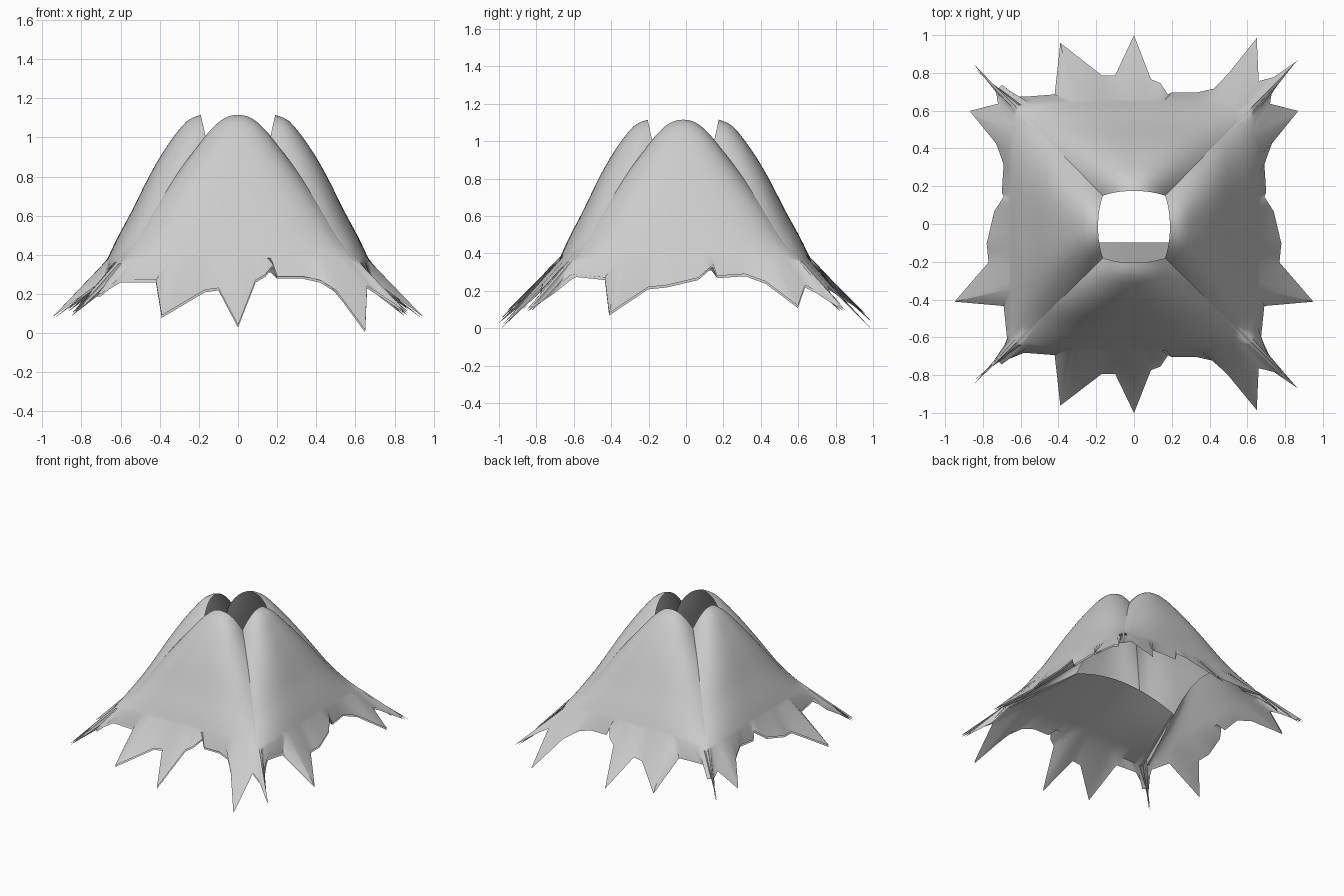
import bpy, math
from mathutils import Vector

cube = bpy.data.objects.get("Cube")
if cube:
    bpy.data.objects.remove(cube, do_unlink=True)

cloth = bpy.data.materials.new("grey cloth")
cloth.use_nodes = True
colour = (0.6, 0.6, 0.6, 1)
cloth.diffuse_color = colour
cloth.node_tree.nodes["Principled BSDF"].inputs["Base Color"].default_value = colour

# Drape profile, top to bottom: crease reach, crease height, middle reach, middle height
PROFILE = [(.165, 1.0, .19, 1.115), (.21, .95, .265, 1.08), (.30, .83, .36, .96),
           (.40, .67, .45, .81), (.50, .50, .54, .63), (.57, .41, .615, .49), (.63, .35, .665, .385)]
STEPS = 3
# Torn hems: sideways, outward, height
END_HEM = [(-.85, .83, .10), (-.72, .72, .20), (-.70, .74, .20), (-.62, .68, .27), (-.55, .68, .27),
           (-.42, .69, .27), (-.39, .96, .09), (-.17, .79, .22), (-.10, .79, .23), (0, 1.0, .04),
           (.09, .77, .27), (.14, .75, .30), (.18, .69, .35), (.20, .70, .29), (.33, .70, .29),
           (.42, .72, .27), (.50, .80, .22), (.65, .985, .015), (.66, .76, .24), (.74, .78, .19),
           (.87, .87, .10)]
SIDE_HEM = [(-.85, .85, .10), (-.70, .72, .20), (-.62, .67, .29), (-.43, .69, .27), (-.41, .95, .08),
            (-.20, .77, .22), (-.10, .78, .23), (.07, .74, .27), (.15, .69, .34), (.17, .70, .28),
            (.32, .69, .29), (.43, .73, .25), (.60, .87, .12), (.64, .72, .23), (.70, .73, .2),
            (.85, .85, .10)]


def smooth_rows(keys):
    """Catmull-Rom curve through the profile rows."""
    keys = [Vector(k) for k in keys]
    rows = []
    for i in range(len(keys) - 1):
        a, b, c = keys[max(i - 1, 0)], keys[i], keys[i + 1]
        d = keys[min(i + 2, len(keys) - 1)]
        for n in range(STEPS):
            t = n / STEPS
            rows.append((b * 2 + (c - a) * t + (a * 2 - b * 5 + c * 4 - d) * t * t
                         + (b * 3 - a - c * 3 + d) * t ** 3) / 2)
    return rows + [keys[-1]]


def fill_hem(hem):
    """Add points along long hem runs so the drape above stays round."""
    points = []
    for a, b in zip(hem, hem[1:]):
        n = max(1, math.ceil((b[0] - a[0]) / .05))
        points += [Vector(a).lerp(Vector(b), k / n) for k in range(n)]
    return points + [Vector(hem[-1])]


def spread(hem):
    """Sideways factor of each hem point, reaching 1 at the corners."""
    last = len(hem) - 1
    return [-1 if i == 0 else 1 if i == last else max(-.97, min(.97, p.x / .76))
            for i, p in enumerate(hem)]


def make_sheet(name, grid, place, flip):
    wide = len(grid[0])
    faces = []
    for r in range(len(grid) - 1):
        for c in range(wide - 1):
            i = r * wide + c
            face = (i, i + wide, i + wide + 1, i + 1)
            faces.append(face[::-1] if flip else face)
    mesh = bpy.data.meshes.new(name)
    mesh.from_pydata([place(*p) for row in grid for p in row], [], faces)
    mesh.materials.append(cloth)
    obj = bpy.data.objects.new(name, mesh)
    bpy.context.collection.objects.link(obj)
    bpy.ops.object.select_all(action='DESELECT')
    bpy.context.view_layer.objects.active = obj
    obj.select_set(True)
    bpy.ops.object.shade_smooth_by_angle(angle=math.radians(40))


def make_panel(name, hem, place, flip):
    hem = fill_hem(hem)
    rows = smooth_rows(PROFILE)
    grid = []
    for r, (crease, crease_z, mid, mid_z) in enumerate(rows):
        power = 2.2 + 1.3 * r / len(rows)
        row = []
        for s in spread(hem):
            bulge = 1 - abs(s) ** power
            row.append((s * crease, crease + (mid - crease) * bulge,
                        crease_z + (mid_z - crease_z) * bulge))
        grid.append(row)
    grid.append(hem)
    make_sheet(name, grid, place, flip)


def make_underlay(name, hem, place, flip, centre, half, reach, arch):
    """Flatter inner layer, from an arched inner edge out to the hem."""
    hem = fill_hem(hem)
    factors = spread(hem)
    edge = [Vector((centre + half * s, reach, .42 + arch * (1 - s * s))) for s in factors]
    base = [Vector((.63 * s, .65, .31)) for s in factors]
    grid = [[e.lerp(b, k / 5) for e, b in zip(edge, base)] for k in range(6)]
    grid.append([p - Vector((0, 0, .012)) for p in hem])
    make_sheet(name, grid, place, flip)


# The collar leans slightly forward; the back hem hangs a touch lower
def lean(y, z):
    return y - .015 * min(1, z)


def front(a, o, z):
    return a, lean(-o, z), z


def back(a, o, z):
    return a, lean(o, z), z - (.012 if z < .36 else 0)


def left(a, o, z):
    return o, lean(a, z), z


def right(a, o, z):
    return -o, lean(a, z), z


# Four draped panels
make_panel("front_panel", END_HEM, front, False)
make_panel("back_panel", END_HEM, back, True)
make_panel("left_panel", SIDE_HEM, left, False)
make_panel("right_panel", SIDE_HEM, right, True)

# Inner layer, open towards the back
make_underlay("front_underlay", END_HEM, front, False, 0, .45, .09, .09)
make_underlay("left_underlay", SIDE_HEM, left, False, .245, .335, .45, .17)
make_underlay("right_underlay", SIDE_HEM, right, True, .245, .335, .45, .17)
